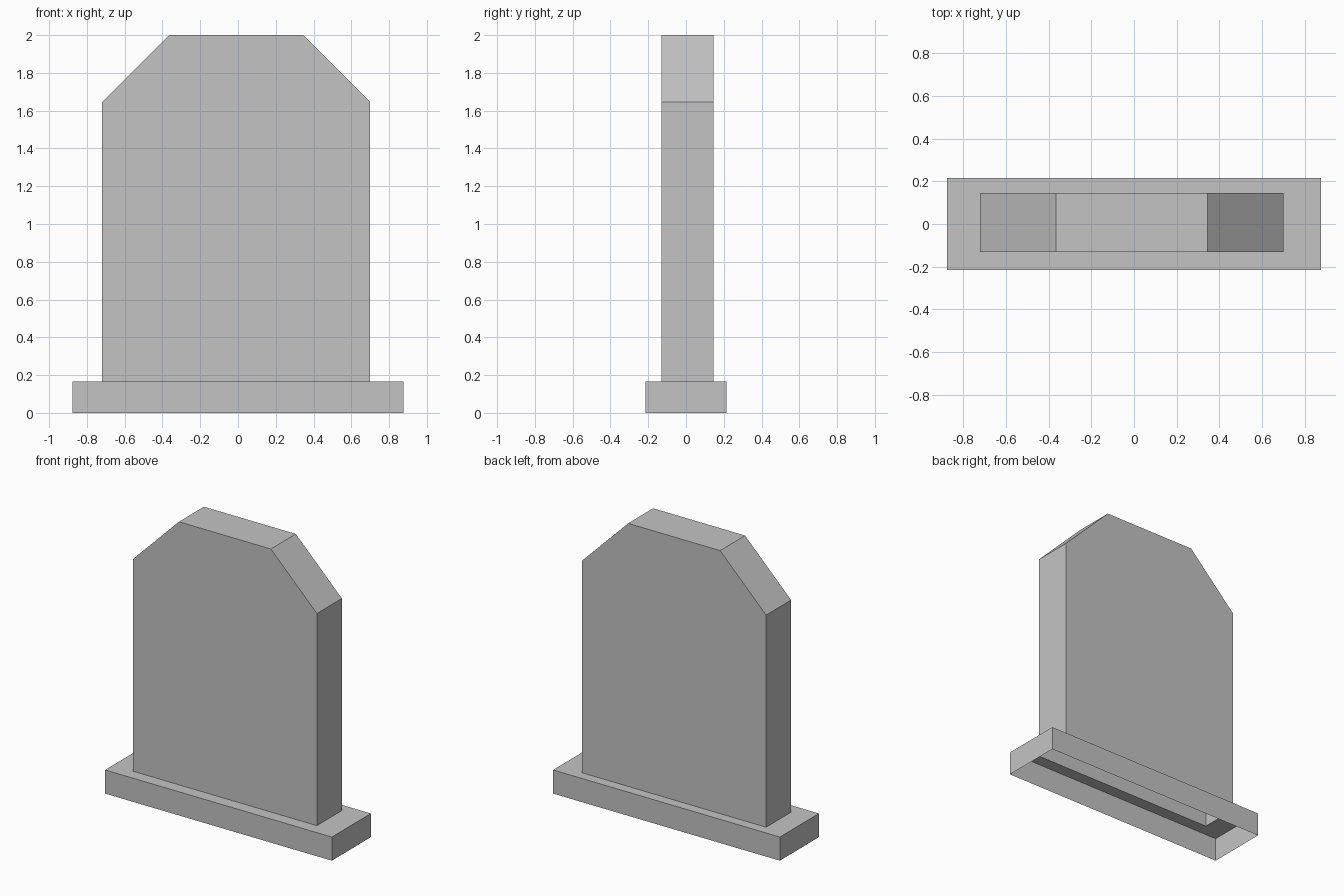
import bpy
import bmesh
from mathutils import Vector

default_cube = bpy.data.objects.get("Cube")
if default_cube:
    bpy.data.objects.remove(default_cube, do_unlink=True)

# Single stone colour
STONE = (0.55, 0.55, 0.55, 1.0)
stone = bpy.data.materials.new("stone_grey")
stone.use_nodes = True
stone.diffuse_color = STONE
stone.node_tree.nodes["Principled BSDF"].inputs["Base Color"].default_value = STONE

# Main dimensions
PLINTH_X, PLINTH_Y, PLINTH_TOP = 0.875, 0.215, 0.165
LEFT, RIGHT, FRONT, BACK = 0.70, -0.72, -0.13, 0.145
HEIGHT, CHAMFER = 2.0, 0.355


def finish(name, bm):
    mesh = bpy.data.meshes.new(name)
    bm.to_mesh(mesh)
    bm.free()
    mesh.materials.append(stone)
    obj = bpy.data.objects.new(name, mesh)
    bpy.context.collection.objects.link(obj)
    return obj


def ring(bm, x0, x1, y0, y1, z):
    corners = ((x0, y0), (x1, y0), (x1, y1), (x0, y1))
    return [bm.verts.new((x, y, z)) for x, y in corners]


def bridge(bm, lower, upper):
    for i in range(len(lower)):
        j = (i + 1) % len(lower)
        bm.faces.new((lower[i], lower[j], upper[j], upper[i]))


# Hollow plinth: open underneath, with a slot in the top beneath the slab
bm = bmesh.new()
bottom = ring(bm, -PLINTH_X, PLINTH_X, -PLINTH_Y, PLINTH_Y, 0)
top = ring(bm, -PLINTH_X, PLINTH_X, -PLINTH_Y, PLINTH_Y, PLINTH_TOP)
slot = ring(bm, RIGHT, LEFT, FRONT, BACK, PLINTH_TOP)
bridge(bm, bottom, top)
bridge(bm, top, slot)
finish("plinth", bm)

# Headstone slab: chamfered profile extruded in depth, open at its foot
profile = [
    (LEFT, PLINTH_TOP),
    (LEFT, HEIGHT - CHAMFER),
    (LEFT - CHAMFER, HEIGHT),
    (RIGHT + CHAMFER, HEIGHT),
    (RIGHT, HEIGHT - CHAMFER),
    (RIGHT, PLINTH_TOP),
]
bm = bmesh.new()
front = [bm.verts.new((x, FRONT, z)) for x, z in profile]
back = [bm.verts.new((x, BACK, z)) for x, z in profile]
bm.faces.new(front[::-1])
bm.faces.new(back)
for i in range(len(profile) - 1):
    bm.faces.new((front[i], front[i + 1], back[i + 1], back[i]))

# Turn every face outward from the middle of the slab
centre = Vector(((LEFT + RIGHT) / 2, (FRONT + BACK) / 2, HEIGHT / 2))
bm.normal_update()
for face in bm.faces:
    if face.normal.dot(face.calc_center_median() - centre) < 0:
        face.normal_flip()
finish("headstone_slab", bm)
